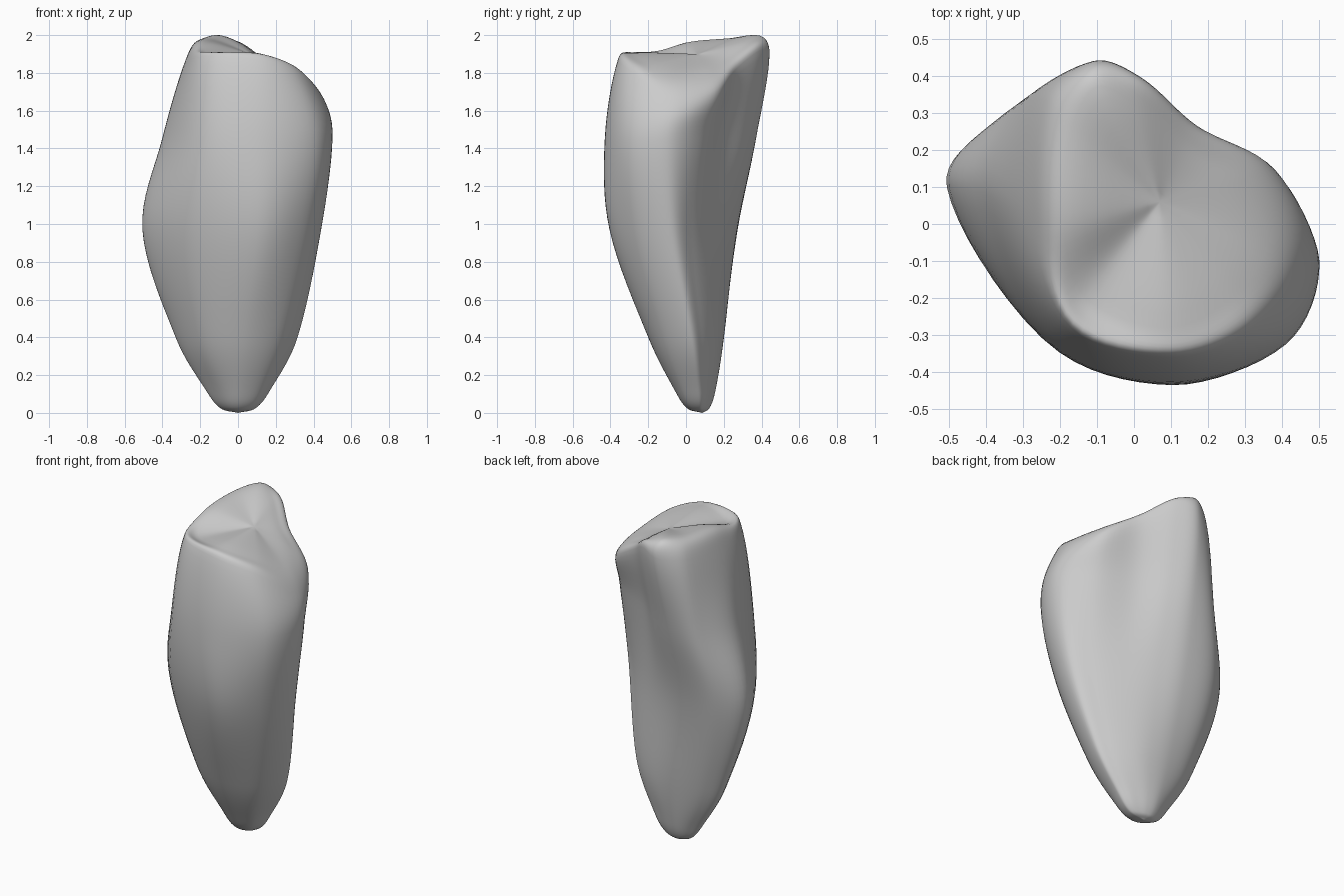
import bpy
import bmesh
from mathutils import Vector

old = bpy.data.objects.get("Cube")
if old:
    bpy.data.objects.remove(old)


def spline(points, steps):
    """Centripetal curve through the points, sampled evenly per span."""
    knots = [0.0]
    for a, b in zip(points, points[1:]):
        knots.append(knots[-1] + max((b - a).length, 0.001) ** 0.5)
    last = len(points) - 1
    slopes = []
    for i in range(last + 1):
        lo, hi = max(i - 1, 0), min(i + 1, last)
        slopes.append((points[hi] - points[lo]) / (knots[hi] - knots[lo]))
    out = []
    for i in range(last):
        span = knots[i + 1] - knots[i]
        for k in range(steps):
            t = k / steps
            u = 1 - t
            out.append(points[i] * (u * u * (1 + 2 * t)) + points[i + 1] * (t * t * (3 - 2 * t))
                       + (slopes[i] * u - slopes[i + 1] * t) * (span * t * u))
    return out + [points[-1]]


def closed_spline(points, steps):
    count = len(points)
    wrapped = points[-2:] + points + points[:3]
    return spline(wrapped, steps)[2 * steps:(count + 2) * steps]


def level(z, outline):
    return [Vector((x, y, z)) for x, y in outline]


# Cross-sections, each running from the left lobe round the front to the back
tip = Vector((0, 0.085, 0))
foot = level(0.12, [(.17, .06), (.12, -.03), (.01, -.06), (-.09, -.02), (-.17, .08),
                    (-.12, .13), (-.05, .155), (.02, .15), (.08, .13), (.14, .1)])
toe = [tip.lerp(p, 0.55) for p in foot]
for p in toe:
    p.z = 0.025
lower = level(0.4, [(.315, .02), (.22, -.14), (.03, -.2), (-.19, -.12), (-.33, .09),
                    (-.25, .17), (-.1, .2), (.03, .19), (.14, .155), (.26, .085)])
middle = level(0.97, [(.44, -.08), (.35, -.285), (.1, -.405), (-.27, -.26), (-.505, .1),
                      (-.38, .25), (-.16, .27), (0, .225), (.16, .145), (.34, .035)])
upper = level(1.45, [(.5, -.1), (.41, -.325), (.1, -.43), (-.22, -.325), (-.4, .08),
                     (-.31, .325), (-.14, .37), (0, .315), (.15, .2), (.38, .085)])

# Tilted rim and the shallow crown inside it
rim = [Vector(p) for p in [(.465, -.07, 1.64), (.32, -.28, 1.8), (.1, -.36, 1.87),
                           (-.17, -.28, 1.89), (-.275, 0, 1.86), (-.24, .33, 1.89),
                           (-.11, .44, 1.9), (.02, .395, 1.92), (.17, .265, 1.82),
                           (.375, .15, 1.69)]]
crown = [Vector(p) for p in [(.36, -.05, 1.77), (.26, -.2, 1.85), (.09, -.28, 1.905),
                             (-.13, -.2, 1.89), (-.19, 0, 1.96), (-.17, .25, 1.985),
                             (-.1, .37, 2), (.01, .32, 1.96), (.14, .2, 1.87),
                             (.28, .11, 1.8)]]
peak = Vector((0.07, 0.06, 1.9))

rings = [closed_spline(r, 8) for r in (toe, foot, lower, middle, upper, rim, crown)]
ribs = [spline([tip, *column, peak], 8) for column in zip(*rings)]

# Skin the ribs into one closed body
bm = bmesh.new()
bottom, top = bm.verts.new(tip), bm.verts.new(peak)
grid = [[bm.verts.new(p) for p in rib[1:-1]] for rib in ribs]
for a, b in zip(grid, grid[1:] + grid[:1]):
    bm.faces.new((bottom, a[0], b[0]))
    bm.faces.new((top, b[-1], a[-1]))
    for i in range(len(a) - 1):
        bm.faces.new((a[i], a[i + 1], b[i + 1], b[i]))
bmesh.ops.recalc_face_normals(bm, faces=bm.faces)
for face in bm.faces:
    face.smooth = True
mesh = bpy.data.meshes.new("stone_body")
bm.to_mesh(mesh)
bm.free()

# Plain grey stone
grey = bpy.data.materials.new("stone_grey")
grey.use_nodes = True
colour = (0.6, 0.6, 0.6, 1)
grey.diffuse_color = colour
grey.node_tree.nodes["Principled BSDF"].inputs["Base Color"].default_value = colour
mesh.materials.append(grey)
stone = bpy.data.objects.new("stone_body", mesh)
bpy.context.collection.objects.link(stone)
